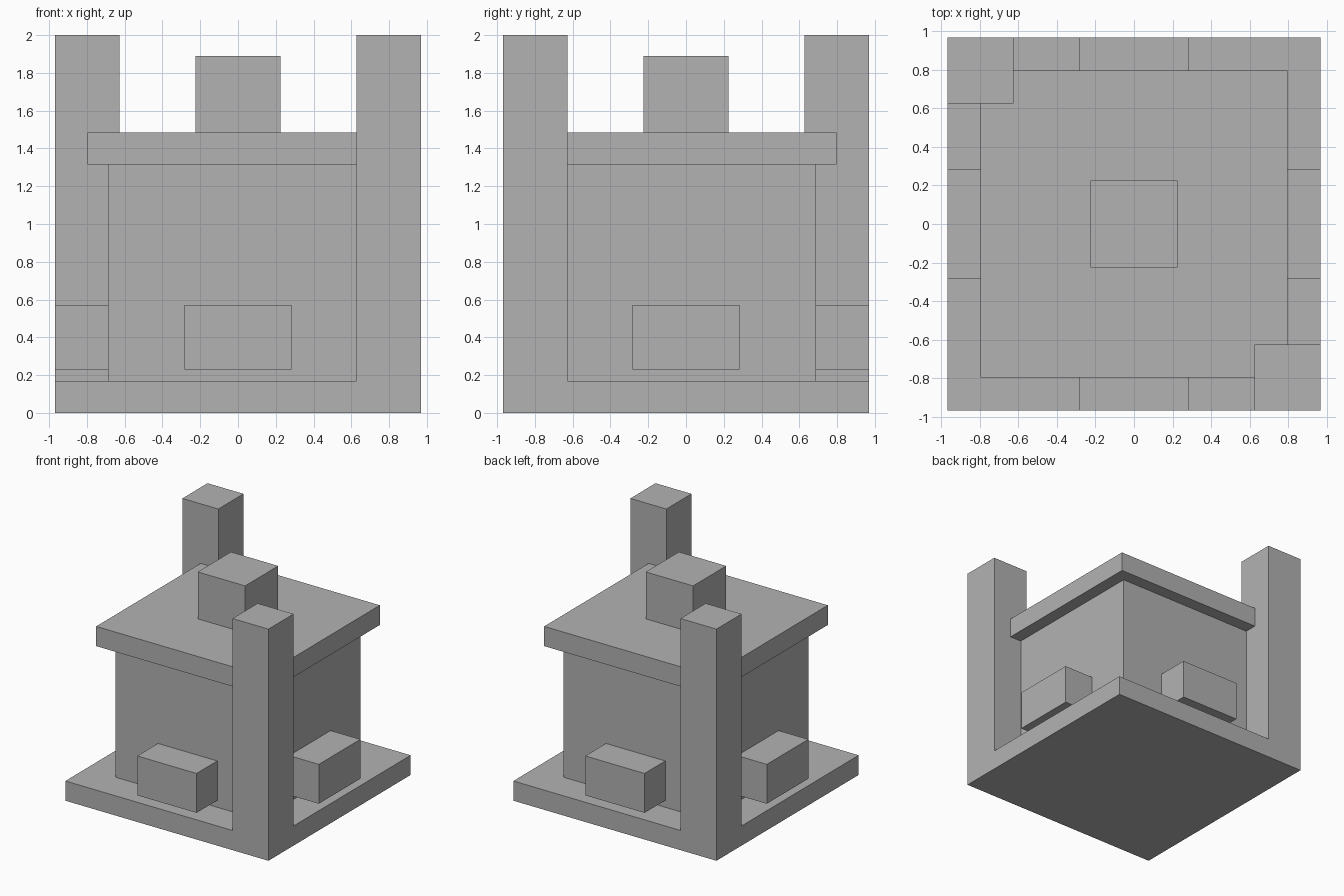
import bpy
import bmesh
from mathutils import Matrix, Vector

old = bpy.data.objects.get("Cube")
if old:
    bpy.data.objects.remove(old, do_unlink=True)

# One plain grey for the whole model
grey = bpy.data.materials.new("plain_grey")
grey.use_nodes = True
grey.diffuse_color = (0.448, 0.448, 0.448, 1)
grey.node_tree.nodes["Principled BSDF"].inputs["Base Color"].default_value = grey.diffuse_color


def box(name, low, high):
    """Add a flat-faced box spanning two opposite corners."""
    low, high = Vector(low), Vector(high)
    bm = bmesh.new()
    bmesh.ops.create_cube(bm, size=1, matrix=Matrix.Translation((low + high) / 2)
                          @ Matrix.Diagonal((*(high - low), 1)))
    mesh = bpy.data.meshes.new(name)
    bm.to_mesh(mesh)
    bm.free()
    mesh.materials.append(grey)
    obj = bpy.data.objects.new(name, mesh)
    bpy.context.collection.objects.link(obj)
    return obj


def slab(name, half, bottom, top):
    """Add a square block centred on the vertical axis."""
    return box(name, (-half, -half, bottom), (half, half, top))


OUTER, INNER, WALL = 0.97, 0.627, 0.687
FLOOR, EAVES, ROOF = 0.17, 1.315, 1.485

# Central stack
slab("base_plinth", OUTER, 0, FLOOR)
slab("main_body", WALL, FLOOR, EAVES)
slab("roof_slab", 0.797, EAVES, ROOF)
slab("roof_block", 0.226, ROOF, 1.89)

# Tall posts on two opposite corners
box("front_post", (INNER, -OUTER, FLOOR), (OUTER, -INNER, 2))
box("back_post", (-OUTER, INNER, FLOOR), (-INNER, OUTER, 2))

# A raised ledge block on the middle of each wall
W, LOW, HIGH = 0.283, 0.23, 0.57
for side, s in (("front", -1), ("back", 1)):
    a, b = sorted((s * WALL, s * OUTER))
    box(side + "_ledge", (-W, a, LOW), (W, b, HIGH))
for side, s in (("right", -1), ("left", 1)):
    a, b = sorted((s * WALL, s * OUTER))
    box(side + "_ledge", (a, -W, LOW), (b, W, HIGH))
